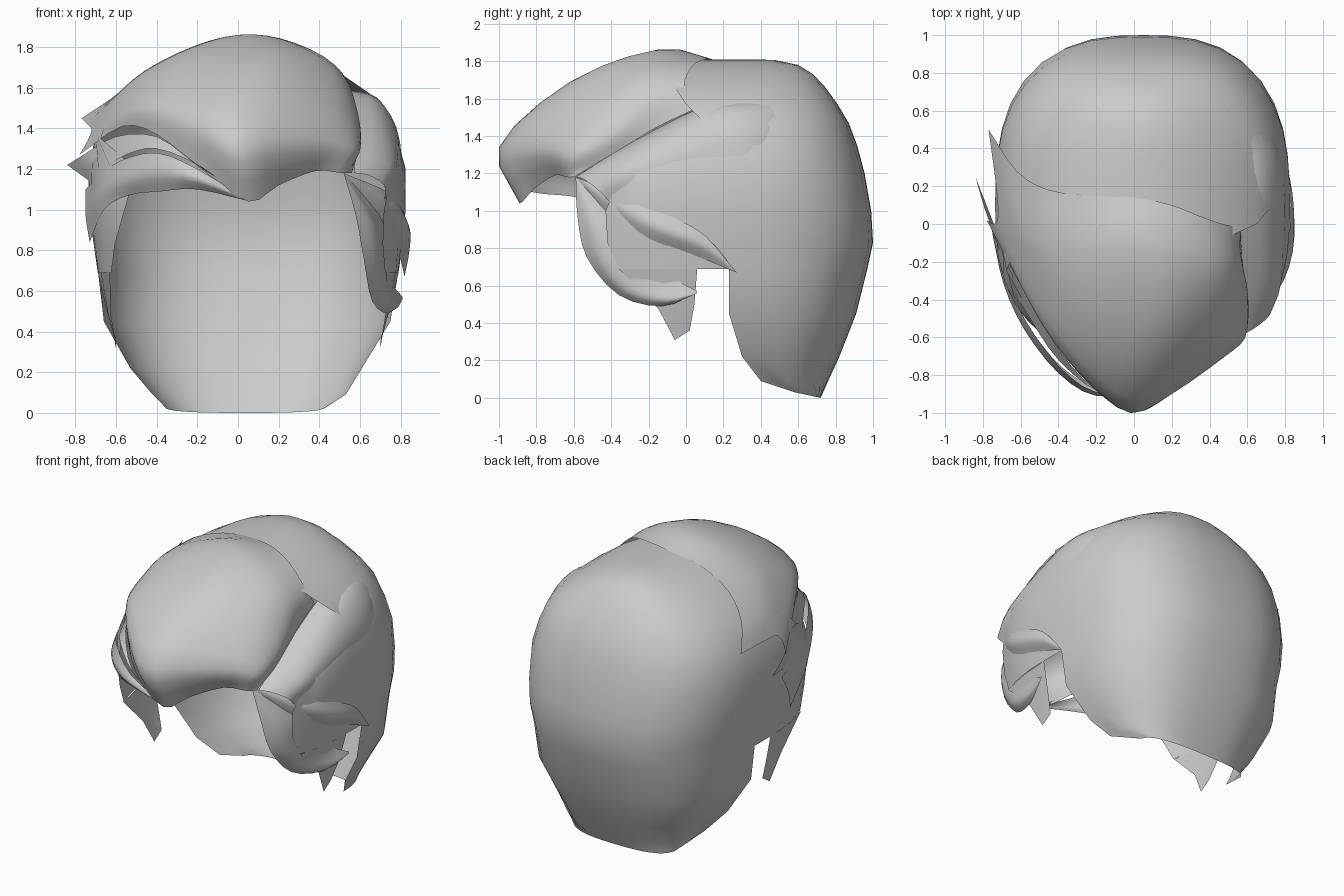
import bpy, bmesh, math
from mathutils import Vector


def spline(pts, n):
    """Catmull-Rom through pts with n steps per span."""
    p = [Vector(q) for q in pts]
    p = [2 * p[0] - p[1]] + p + [2 * p[-1] - p[-2]]
    out = []
    for i in range(1, len(p) - 2):
        a, b, c, d = p[i - 1:i + 3]
        for k in range(n):
            t = k / n
            out.append(0.5 * (2 * b + (c - a) * t + (2 * a - 5 * b + 4 * c - d) * t * t
                              + (3 * b - a - 3 * c + d) * t ** 3))
    out.append(p[-2])
    return out


def patch(name, patches, nu=3, nv=3):
    """Smooth sheet(s) through grids of control points, facing outwards."""
    bm = bmesh.new()
    for rows in patches:
        rows = [spline(r, nu) for r in rows]
        cols = [spline(c, nv) for c in zip(*rows)]
        g = [[bm.verts.new(v) for v in c] for c in cols]
        for i in range(len(g) - 1):
            for j in range(len(g[0]) - 1):
                bm.faces.new((g[i][j], g[i + 1][j], g[i + 1][j + 1], g[i][j + 1]))
    bmesh.ops.remove_doubles(bm, verts=bm.verts, dist=0.0015)
    bmesh.ops.dissolve_degenerate(bm, edges=bm.edges, dist=0.0005)
    bm.normal_update()
    mid = Vector((0, 0.1, 0.95))
    if sum(f.normal.dot(f.calc_center_median() - mid) * f.calc_area() for f in bm.faces) < 0:
        bmesh.ops.reverse_faces(bm, faces=bm.faces)
    me = bpy.data.meshes.new(name)
    bm.to_mesh(me)
    bm.free()
    ob = bpy.data.objects.new(name, me)
    bpy.context.collection.objects.link(ob)
    for f in me.polygons:
        f.use_smooth = True
    return ob


def resample(pts, n):
    d = [0]
    for a, b in zip(pts, pts[1:]):
        d.append(d[-1] + (b - a).length)
    out, j = [], 0
    for k in range(n):
        s = d[-1] * k / (n - 1)
        while j < len(d) - 2 and d[j + 1] < s:
            j += 1
        out.append(pts[j].lerp(pts[j + 1], (s - d[j]) / max(1e-9, d[j + 1] - d[j])))
    return out


def ring(z, yl, yr, xl, xr, yb):
    """Head section at z, split at the ear line: left side, back, right side."""
    cx, w, e = (xl + xr) / 2, (xr - xl) / 2, 2.7
    split = max(.23, yl)
    yc = split if yl >= split else .1

    def at(y, s):
        t = max(0, yc - y) / .8 if y < yc else (y - yc) / (yb - yc)
        return Vector((cx + s * w * (1 - min(1, t) ** e) ** (1 / e), y, z))
    half = [split + (yb - split) * math.sin(math.pi / 2 * k / 40) for k in range(41)]
    back = resample([at(y, -1) for y in half] + [at(y, 1) for y in half[-2::-1]], 19)
    left, right = [[at(y0 + (split - y0) * k / 6, s) for k in range(7)]
                   for y0, s in ((yl, -1), (yr, 1))]
    return left, back, right[::-1]


# Back and crown shell: z, left front y, right front y, left x, right x, back y
lower = [(0.0, .58, .58, -.36, .43, .72), (.09, .40, .40, -.42, .53, .76),
         (.22, .30, .30, -.53, .61, .82), (.45, .23, .23, -.66, .75, .91)]
upper = [(.69, -.36, -.36, -.69, .79, .97), (.83, -.43, -.42, -.71, .81, 1.0),
         (1.0, -.52, -.43, -.735, .825, .99), (1.2, -.57, -.35, -.735, .825, .955),
         (1.35, -.25, .05, -.705, .785, .915), (1.47, -.15, .1, -.65, .735, .87),
         (1.57, -.1, .0, -.57, .65, .81), (1.66, -.1, -.06, -.46, .52, .745),
         (1.73, -.08, -.08, -.34, .39, .68), (1.78, .0, .0, -.2, .26, .60),
         (1.805, .05, .05, -.07, .13, .48), (1.81, .08, .08, .03, .03, .38)]
low, up = [ring(*r) for r in lower], [ring(*r) for r in upper]
for p in low[0][1]:
    p.z = max(0, .03 * (.72 - p.y) / .14)
patch("back_shell", [[r[1] for r in low + up], [r[0] for r in up], [r[2] for r in up]], 1, 1)

# Sideburns in front of the ear notch, one per side
for name, s, off in (("right_sideburn", 1, 0), ("left_sideburn", -1, .1)):
    rows = [[(s * (x - off - b * (1 - t) ** 2), y0 + (y1 - y0) * t, z0 + (z1 - z0) * t) for t in (0, .5, 1)]
            for x, b, y0, z0, y1, z1 in ((.79, .06, -.36, .69, .06, .69), (.745, .02, -.15, .48, .045, .5),
                                         (.70, 0, -.06, .31, .02, .36))]
    patch(name, [rows], 1, 1)

# Swept-up front volume, columns from the right parting to the left tip
patch("front_quiff", [[
    [(.56, .04, 1.54), (.57, -.15, 1.45), (.58, -.3, 1.36), (.585, -.45, 1.27), (.56, -.6, 1.18)],
    [(.52, -.01, 1.66), (.555, -.2, 1.6), (.6, -.4, 1.42), (.59, -.6, 1.29), (.51, -.64, 1.18)],
    [(.38, .03, 1.77), (.44, -.25, 1.73), (.49, -.5, 1.54), (.47, -.71, 1.34), (.38, -.70, 1.19)],
    [(.2, .1, 1.81), (.21, -.2, 1.84), (.22, -.57, 1.69), (.2, -.9, 1.36), (.2, -.81, 1.12)],
    [(0, .14, 1.81), (0, -.13, 1.86), (-.02, -.63, 1.68), (-.02, -1.0, 1.34), (.05, -.89, 1.04)],
    [(-.22, .15, 1.78), (-.22, -.15, 1.8), (-.24, -.53, 1.67), (-.22, -.85, 1.44), (-.18, -.86, 1.2)],
    [(-.45, .18, 1.68), (-.46, -.1, 1.68), (-.45, -.35, 1.62), (-.43, -.6, 1.51), (-.4, -.65, 1.37)],
    [(-.62, .28, 1.55), (-.62, .02, 1.54), (-.61, -.15, 1.51), (-.59, -.33, 1.46), (-.57, -.38, 1.41)],
    [(-.77, .5, 1.45), (-.73, .2, 1.41), (-.72, .04, 1.39), (-.74, 0, 1.34), (-.78, .02, 1.27)]]])

# Right side panel bulging out below the parting
patch("right_side_panel", [[
    [(.57, -.59, 1.18), (.57, -.3, 1.36), (.56, .1, 1.56), (.55, .35, 1.59), (.49, .6, 1.61)],
    [(.64, -.55, 1.17), (.70, -.3, 1.32), (.69, .1, 1.52), (.66, .35, 1.56), (.52, .62, 1.57)],
    [(.72, -.48, 1.12), (.78, -.3, 1.22), (.785, .1, 1.38), (.74, .4, 1.44), (.57, .63, 1.48)],
    [(.72, -.4, 1.04), (.78, -.2, 1.1), (.81, .1, 1.2), (.78, .4, 1.25), (.63, .62, 1.3)]]])

# Left strands swept back from the fringe point
patch("left_upper_strand", [[
    [(.04, -.9, 1.06), (-.2, -.87, 1.22), (-.4, -.66, 1.36), (-.6, -.3, 1.36), (-.76, .0, 1.27), (-.84, .25, 1.22)],
    [(.06, -.88, 1.04), (-.18, -.89, 1.21), (-.4, -.72, 1.3), (-.55, -.5, 1.27), (-.66, -.3, 1.2), (-.73, -.03, 1.14)]]])
patch("left_lower_strand", [[
    [(.06, -.88, 1.04), (-.2, -.89, 1.2), (-.4, -.75, 1.28), (-.58, -.5, 1.24), (-.69, -.25, 1.16), (-.75, .02, 1.1)],
    [(.06, -.88, 1.04), (-.2, -.91, 1.15), (-.4, -.79, 1.18), (-.58, -.56, 1.14), (-.69, -.32, 1.06), (-.75, -.05, .97)],
    [(.06, -.88, 1.04), (-.2, -.86, 1.1), (-.38, -.76, 1.09), (-.54, -.57, 1.07), (-.66, -.38, 1.0), (-.73, -.1, .84)]]])

# Right temple locks: one tucked over the ear, one curling below
root = (.52, -.59, 1.18)
patch("right_upper_lock", [[
    [root, (.75, -.33, 1.08), (.815, -.1, .98), (.83, .1, .87), (.82, .27, .67)],
    [root, (.75, -.37, 1.02), (.84, -.15, .91), (.845, .1, .81), (.82, .27, .67)],
    [root, (.69, -.40, .96), (.79, -.2, .85), (.80, .05, .76), (.82, .27, .67)]]])
patch("right_lower_curl", [[
    [root, (.71, -.36, 1.0), (.75, -.22, .83), (.755, -.15, .72), (.765, -.05, .63), (.81, .06, .57)],
    [root, (.68, -.44, .96), (.72, -.35, .77), (.74, -.24, .63), (.77, -.1, .57), (.81, .06, .56)],
    [root, (.66, -.51, .93), (.69, -.45, .73), (.72, -.31, .57), (.78, -.1, .52), (.81, .06, .56)],
    [root, (.58, -.58, .97), (.62, -.53, .75), (.66, -.36, .55), (.74, -.13, .49), (.81, .06, .56)]]])
